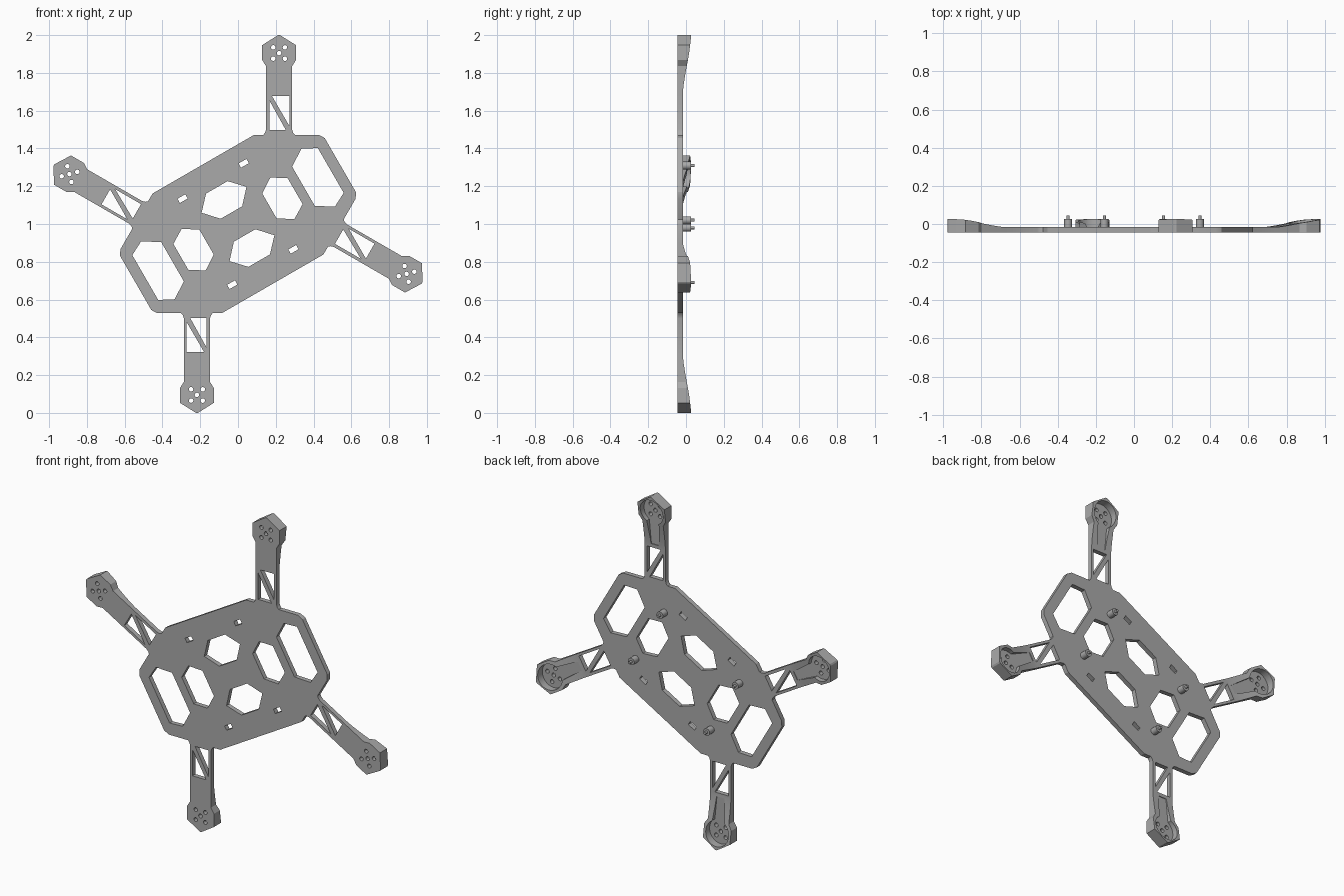
import bpy, bmesh, math
from mathutils import Matrix

cube = bpy.data.objects.get("Cube")
if cube:
    bpy.data.objects.remove(cube, do_unlink=True)

FRONT, BACK = -0.045, -0.017          # faces of the flat plate
TILT = Matrix.Rotation(math.radians(-30), 4, 'Y')
LIFT = Matrix.Translation((0, 0, 1))

grey = bpy.data.materials.new("plain grey")
grey.use_nodes = True
colour = (0.40, 0.40, 0.40, 1)
grey.diffuse_color = colour
grey.node_tree.nodes["Principled BSDF"].inputs["Base Color"].default_value = colour


def add_prism(bm, pts, y0, y1):
    """Closed prism with an xz outline, running from y0 to y1."""
    a = [bm.verts.new((x, y0, z)) for x, z in pts]
    b = [bm.verts.new((x, y1, z)) for x, z in pts]
    faces = [bm.faces.new(a), bm.faces.new(b[::-1])]
    for i in range(len(pts)):
        j = (i + 1) % len(pts)
        faces.append(bm.faces.new((a[j], a[i], b[i], b[j])))
    bmesh.ops.recalc_face_normals(bm, faces=faces)


def circle(x, z, r, n=16):
    return [(x + r * math.cos(2 * math.pi * i / n),
             z + r * math.sin(2 * math.pi * i / n)) for i in range(n)]


def make(name, bm):
    me = bpy.data.meshes.new(name)
    bm.to_mesh(me)
    bm.free()
    me.materials.append(grey)
    ob = bpy.data.objects.new(name, me)
    bpy.context.collection.objects.link(ob)
    return ob


def prisms(name, outlines, y0, y1):
    bm = bmesh.new()
    for pts in outlines:
        add_prism(bm, pts, y0, y1)
    return make(name, bm)


def cut(ob, cutter):
    """Subtract the cutter for good and remove it."""
    mod = ob.modifiers.new("cut", 'BOOLEAN')
    mod.operation, mod.solver, mod.object = 'DIFFERENCE', 'EXACT', cutter
    dg = bpy.context.evaluated_depsgraph_get()
    me = bpy.data.meshes.new_from_object(ob.evaluated_get(dg))
    ob.modifiers.clear()
    ob.data = me
    bpy.data.objects.remove(cutter, do_unlink=True)


def flip(pts, sx, sz):
    return [(x * sx, z * sz) for x, z in pts]


# Body plate, drawn with its long axis level and tilted afterwards
quarter = [(0.625, 0.165), (0.607, 0.195), (0.311, 0.366)]
outline = (quarter + flip(quarter, -1, 1)[::-1]
           + flip(quarter, -1, -1) + flip(quarter, 1, -1)[::-1])
body = prisms("body_plate", [outline], FRONT, BACK)

# Lightening holes and strap slots
end_hole = [(0.40, 0.12), (0.49, 0.177), (0.567, 0.137),
            (0.567, -0.137), (0.49, -0.177), (0.40, -0.12)]
inner_hole = [(0.192, 0.076), (0.271, 0.127), (0.349, 0.08),
              (0.349, -0.08), (0.271, -0.127), (0.192, -0.076)]
side_hole = [(0.066, 0.224), (0.137, 0.148), (0.066, 0.07),
             (-0.066, 0.07), (-0.137, 0.148), (-0.066, 0.224)]
slot = [(0.163, 0.250), (0.211, 0.250), (0.211, 0.276), (0.163, 0.276)]
holes = [flip(h, s, 1) for h in (end_hole, inner_hole) for s in (1, -1)]
holes += [flip(side_hole, 1, s) for s in (1, -1)]
holes += [flip(slot, a, b) for a in (1, -1) for b in (1, -1)]
cut(body, prisms("hole_cutter", holes, -0.2, 0.2))
body.data.transform(LIFT @ TILT)
parts = [body]

# Upper arm: lofted sections of (distance, half width, back face)
AX = 0.2175
sections = [(0.472, 0.084, BACK), (0.482, 0.075, BACK), (0.50, 0.069, BACK),
            (0.69, 0.069, BACK), (0.73, 0.069, -0.0135), (0.78, 0.069, -0.006),
            (0.836, 0.069, 0.004), (0.868, 0.0895, 0.010), (0.91, 0.0895, 0.017),
            (0.947, 0.0895, 0.022), (0.975, 0.045, 0.025), (1.0, 0.005, 0.0265)]
bm = bmesh.new()
rings = [[bm.verts.new(p) for p in ((AX - w, FRONT, s), (AX + w, FRONT, s),
                                    (AX + w, yb, s), (AX - w, yb, s))]
         for s, w, yb in sections]
for a, b in zip(rings, rings[1:]):
    for i in range(4):
        j = (i + 1) % 4
        bm.faces.new((a[i], a[j], b[j], b[i]))
bm.faces.new(rings[0])
bm.faces.new(rings[-1])
bmesh.ops.recalc_face_normals(bm, faces=bm.faces)
arm = make("arm_upper", bm)

# Motor cup opening into a wire channel
CUP, R = 0.905, 0.075
pocket = [(AX + R * math.sin(math.radians(t)), CUP + R * math.cos(math.radians(t)))
          for t in range(-148, 149, 8)]
pocket += [(AX + 0.026, 0.70), (AX - 0.026, 0.70)]
cut(arm, prisms("cup_cutter", [pocket], -0.020, 0.2))

# Truss openings and motor mount holes
truss = [[(AX - 0.038, 0.678), (AX + 0.054, 0.678), (AX + 0.054, 0.520)],
         [(AX - 0.052, 0.655), (AX - 0.052, 0.497), (AX + 0.036, 0.497)]]
mounts = [circle(AX, CUP, 0.012)]
mounts += [circle(AX + a * 0.031, CUP + b * 0.030, 0.012)
           for a in (1, -1) for b in (1, -1)]
cut(arm, prisms("through_cutter", truss + mounts, -0.2, 0.2))

# The other three arms are mirrored across the tilted body axes
parts.append(arm)
for name, a, b in (("arm_right_side", 1, -1), ("arm_left_side", -1, 1),
                   ("arm_lower", -1, -1)):
    me = arm.data.copy()
    me.transform(LIFT @ TILT @ Matrix.Diagonal((a, 1, b, 1)) @ TILT.inverted())
    if a * b < 0:
        me.flip_normals()
    ob = bpy.data.objects.new(name, me)
    bpy.context.collection.objects.link(ob)
    parts.append(ob)
arm.data.transform(LIFT)

# Stand-off posts with locating pins on the back
for i, (a, b) in enumerate(((1, 1), (1, -1), (-1, 1), (-1, -1)), 1):
    u, v = a * 0.289, b * 0.19
    for name, r, y0, y1 in (("standoff_post", 0.021, -0.020, 0.027),
                            ("standoff_pin", 0.008, 0.025, 0.045)):
        ob = prisms(f"{name}_{i}", [circle(u, v, r, 20)], y0, y1)
        ob.data.transform(LIFT @ TILT)
        parts.append(ob)

# Smooth the round walls and keep hard edges
bpy.ops.object.select_all(action='DESELECT')
for ob in parts:
    ob.select_set(True)
bpy.context.view_layer.objects.active = body
bpy.ops.object.shade_smooth_by_angle(angle=math.radians(30))
